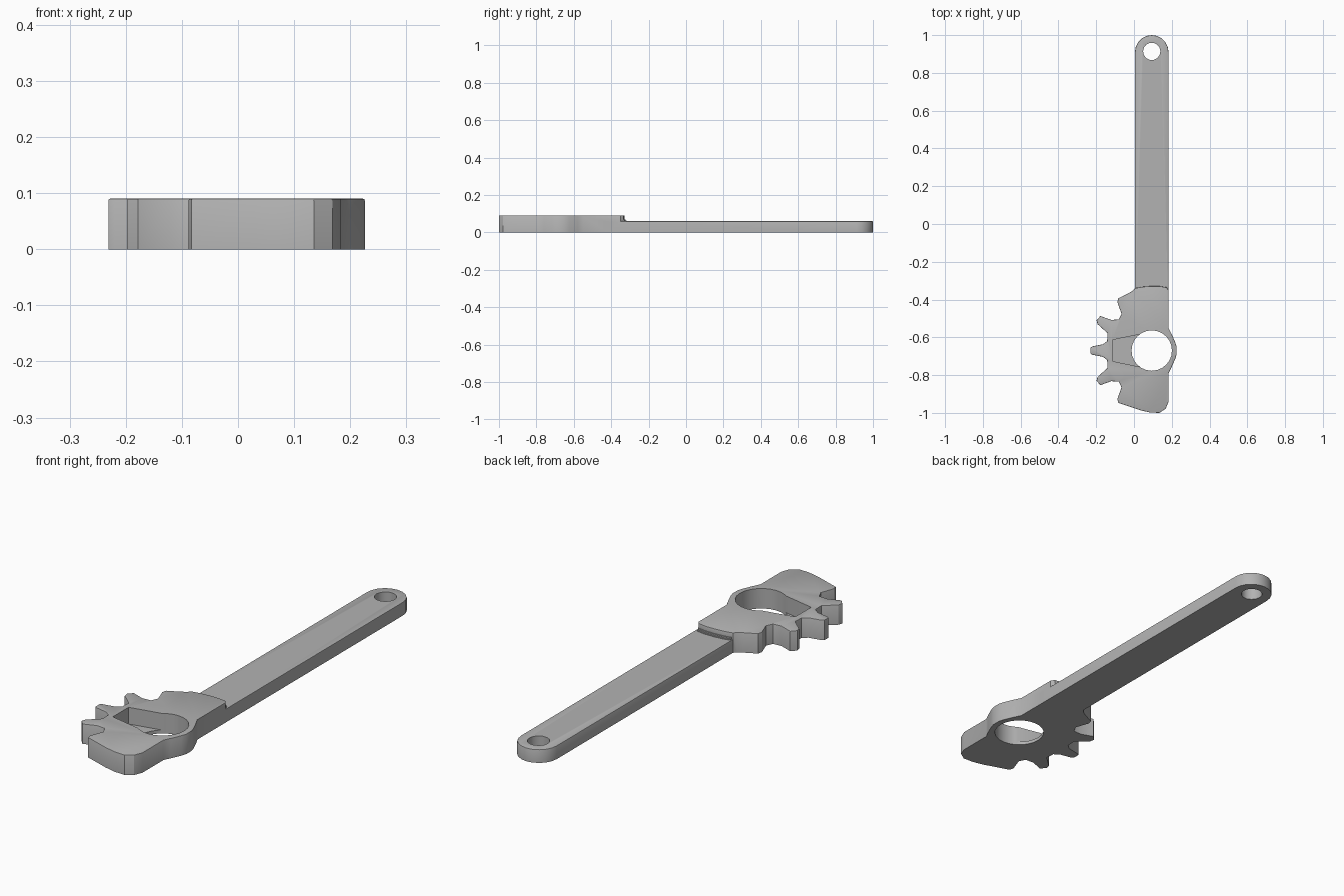
import bpy, bmesh
from math import sin, cos, pi, radians

cube = bpy.data.objects.get("Cube")
if cube:
    bpy.data.objects.remove(cube, do_unlink=True)

GREY = (0.45, 0.45, 0.45, 1)
mat = bpy.data.materials.new("plain grey")
mat.use_nodes = True
mat.diffuse_color = GREY
mat.node_tree.nodes["Principled BSDF"].inputs["Base Color"].default_value = GREY

CX, CY = 0.094, -0.67      # bore centre
HEAD_Z, ARM_Z = 0.09, 0.06
EYE_Y = 0.911


def circle(x, y, r, n, start=0, sweep=2 * pi, closed=True):
    steps = n if closed else n - 1
    return [(x + r * cos(start + sweep * i / steps),
             y + r * sin(start + sweep * i / steps)) for i in range(n)]


def prism(name, outline, z0, z1, bevel=0):
    """Extrude an outline upward, optionally rounding its top rim."""
    bm = bmesh.new()
    base = bm.faces.new([bm.verts.new((x, y, z0)) for x, y in outline])
    out = bmesh.ops.extrude_face_region(bm, geom=[base])
    top = [v for v in out["geom"] if isinstance(v, bmesh.types.BMVert)]
    for v in top:
        v.co.z = z1
    bmesh.ops.recalc_face_normals(bm, faces=bm.faces)
    if bevel:
        rim = [e for e in bm.edges if all(v in top for v in e.verts)]
        bmesh.ops.bevel(bm, geom=rim, offset=bevel, segments=2,
                        profile=0.5, affect='EDGES')
    mesh = bpy.data.meshes.new(name)
    bm.to_mesh(mesh)
    bm.free()
    mesh.materials.append(mat)
    obj = bpy.data.objects.new(name, mesh)
    bpy.context.collection.objects.link(obj)
    return obj


def combine(target, other, operation):
    """Apply a boolean and remove the helper."""
    mod = target.modifiers.new("combine", 'BOOLEAN')
    mod.object, mod.operation, mod.solver = other, operation, 'EXACT'
    bpy.context.view_layer.update()
    deps = bpy.context.evaluated_depsgraph_get()
    mesh = bpy.data.meshes.new_from_object(target.evaluated_get(deps))
    target.modifiers.clear()
    target.data = mesh
    bpy.data.objects.remove(other, do_unlink=True)


# Toothed head: one half of the gear edge, as offsets from the bore's y
half_teeth = [(-0.083, 0.277), (-0.088, 0.256), (-0.066, 0.195), (-0.08, 0.165),
              (-0.12, 0.162), (-0.178, 0.183), (-0.198, 0.16), (-0.193, 0.14),
              (-0.14, 0.092), (-0.142, 0.05), (-0.165, 0.033), (-0.22, 0.022),
              (-0.231, 0.015)]
half_boss = [(0.183, 0.12), (0.198, 0.09), (0.218, 0.045), (0.226, 0.02)]


def mirrored(points):
    pts = points + [(x, -y) for x, y in reversed(points)]
    return [(x, CY + y) for x, y in pts]


foot = [(0.03, -0.985), (0.085, -0.998), (0.135, -1.0), (0.168, -0.978), (0.183, -0.94)]
shoulder = [(0.183, -0.35), (0.172, -0.335), (0.134, -0.329), (0.085, -0.329),
            (0.04, -0.333), (0.005, -0.34), (-0.005, -0.352), (-0.03, -0.367)]
outline = mirrored(half_teeth) + foot + mirrored(half_boss)[::-1] + shoulder
lever = prism("lever_with_toothed_head", outline, 0, HEAD_Z, 0.003)

# Handle arm with a rounded end
arm_outline = [(0.005, -0.42), (0.183, -0.42)] + circle(
    CX, EYE_Y, 0.089, 11, 0, pi, closed=False)
combine(lever, prism("arm", arm_outline, 0, ARM_Z, 0.004), 'UNION')

# Small stepped fillet where the arm meets the head
for reach, height in ((0.012, 0.063), (0.005, 0.069)):
    strip = [(0.01, -0.4), (0.178, -0.4)] + [
        (min(max(x, 0.01), 0.178), y + reach) for x, y in shoulder[:6]]
    combine(lever, prism("fillet", strip, 0.04, height), 'UNION')

# Main bore, handle eye and tapered blind pocket
combine(lever, prism("bore", circle(CX, CY, 0.107, 24), -0.1, 0.2), 'DIFFERENCE')
combine(lever, prism("eye", circle(CX, EYE_Y + 0.003, 0.046, 14), -0.1, 0.2), 'DIFFERENCE')
pocket = mirrored([(0.06, 0.092), (-0.115, 0.056)])
combine(lever, prism("pocket", pocket, 0.015, 0.2), 'DIFFERENCE')

bpy.ops.object.select_all(action='DESELECT')
lever.select_set(True)
bpy.context.view_layer.objects.active = lever
bpy.ops.object.shade_smooth_by_angle(angle=radians(30))
